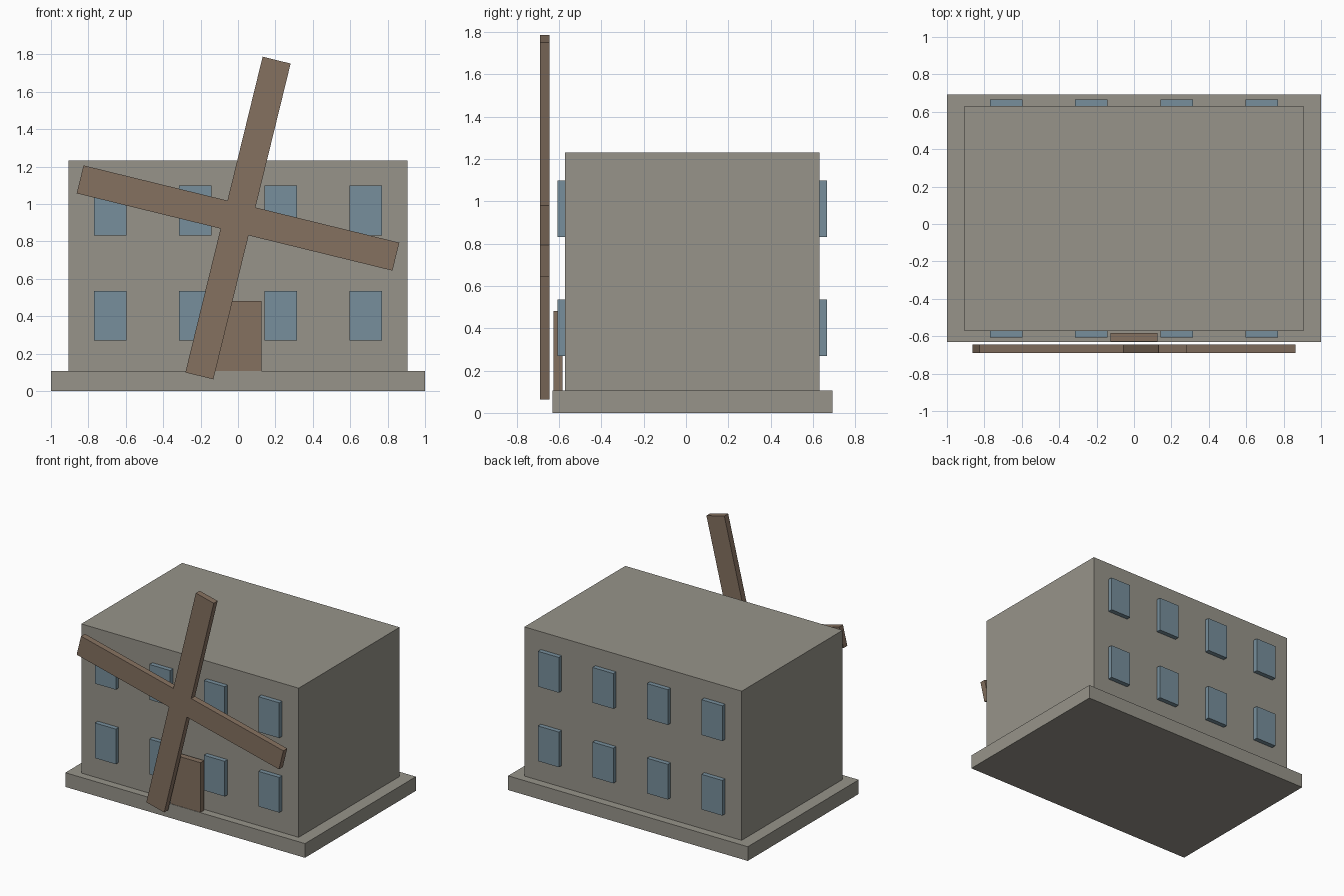
import bpy
import bmesh
from math import radians
from mathutils import Matrix

cube = bpy.data.objects.get("Cube")
if cube:
    bpy.data.objects.remove(cube, do_unlink=True)


def material(name, srgb):
    color = [((c / 255 + 0.055) / 1.055) ** 2.4 for c in srgb] + [1.0]
    mat = bpy.data.materials.new(name)
    mat.use_nodes = True
    mat.diffuse_color = color
    bsdf = mat.node_tree.nodes["Principled BSDF"]
    bsdf.inputs["Base Color"].default_value = color
    bsdf.inputs["Roughness"].default_value = 0.9
    return mat


stone = material("warm grey stone", (151, 148, 138))
glass = material("blue grey glass", (119, 143, 156))
wood = material("brown wood", (133, 113, 96))


def add_object(name, bm, mat):
    bmesh.ops.recalc_face_normals(bm, faces=bm.faces)
    mesh = bpy.data.meshes.new(name)
    bm.to_mesh(mesh)
    bm.free()
    mesh.materials.append(mat)
    obj = bpy.data.objects.new(name, mesh)
    bpy.context.collection.objects.link(obj)
    return obj


def box(name, xs, ys, zs, mat):
    """Box spanning the given (low, high) ranges."""
    bm = bmesh.new()
    spans = (xs, ys, zs)
    size = Matrix.Diagonal([hi - lo for lo, hi in spans] + [1])
    place = Matrix.Translation([(lo + hi) / 2 for lo, hi in spans])
    bmesh.ops.create_cube(bm, size=1, matrix=place @ size)
    return add_object(name, bm, mat)


# Plinth, building block and door
box("plinth", (-1, 1), (-0.63, 0.692), (0, 0.107), stone)
box("building", (-0.907, 0.907), (-0.572, 0.631), (0.107, 1.232), stone)
box("door", (-0.126, 0.126), (-0.627, -0.583), (0.107, 0.482), wood)

# Two rows of four windows on the front and the back
for side, ys in (("front", (-0.607, -0.57)), ("back", (0.629, 0.666))):
    for row, zs in (("lower", (0.27, 0.535)), ("upper", (0.832, 1.098))):
        for i in range(4):
            x = (i - 1.5) * 0.4547
            box(f"{side}_{row}_window_{i + 1}", (x - 0.087, x + 0.087), ys, zs, glass)

# Sails: a tilted cross profile, extruded through its thickness
half, reach = 0.077, 0.869
quarter = [(half, half), (half, reach), (-half, reach)]
bm = bmesh.new()
verts = []
for k in range(4):
    turn = Matrix.Rotation(-radians(90) * k, 4, "Y")
    for x, z in reversed(quarter):
        verts.append(bm.verts.new(turn @ Matrix.Translation((x, 0, z)).translation))
# Keep the outline in order around the hub
verts = [v for k in (0, 3, 2, 1) for v in verts[3 * k:3 * k + 3]]
outline = bm.faces.new(verts)
extruded = bmesh.ops.extrude_face_region(bm, geom=[outline])
moved = [g for g in extruded["geom"] if isinstance(g, bmesh.types.BMVert)]
bmesh.ops.translate(bm, verts=moved, vec=(0, 0.046, 0))
sails = add_object("sails", bm, wood)
sails.location = (0, -0.691, 0.925)
sails.rotation_euler.y = radians(13.75)
